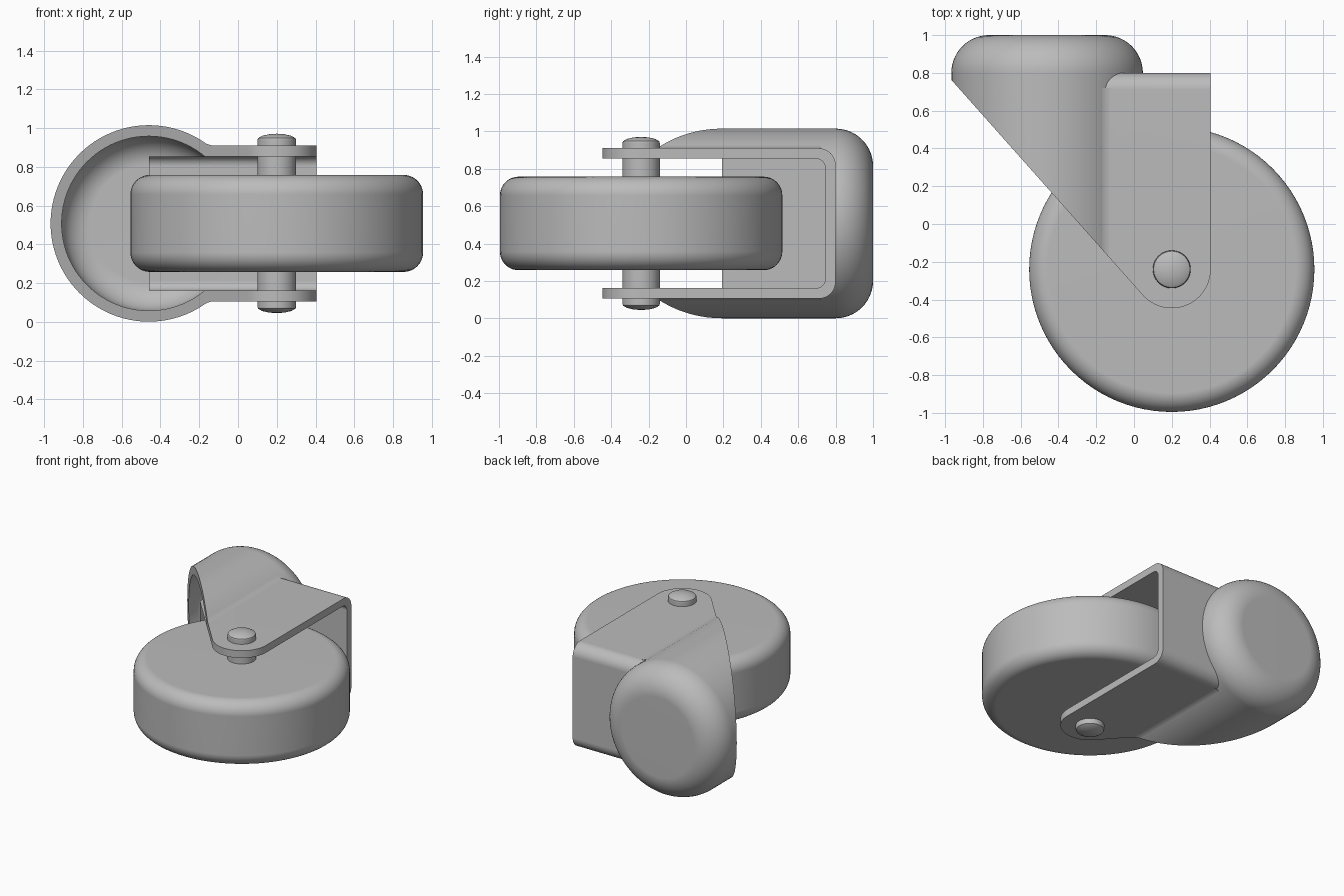
import bpy, bmesh
from math import sin, cos, pi, radians, sqrt, atan2
from mathutils import Matrix, Vector

cube = bpy.data.objects.get("Cube")
if cube:
    bpy.data.objects.remove(cube, do_unlink=True)

grey = bpy.data.materials.new("plain_grey")
grey.use_nodes = True
grey.diffuse_color = (0.5, 0.5, 0.5, 1)
for node in grey.node_tree.nodes:
    if node.type == 'BSDF_PRINCIPLED':
        node.inputs["Base Color"].default_value = grey.diffuse_color

MID_Z = 0.508               # mid height of everything
AXLE = (0.2, -0.24)         # wheel centre
CUP_X, CUP_R = -0.46, 0.507


def arc(cx, cy, r, a0, a1, n=10):
    angles = [radians(a0 + (a1 - a0) * i / n) for i in range(n + 1)]
    return [(cx + r * cos(a), cy + r * sin(a)) for a in angles]


def make_object(name, bm):
    bmesh.ops.recalc_face_normals(bm, faces=bm.faces[:])
    mesh = bpy.data.meshes.new(name)
    bm.to_mesh(mesh)
    bm.free()
    mesh.materials.append(grey)
    obj = bpy.data.objects.new(name, mesh)
    bpy.context.collection.objects.link(obj)
    return obj


def lathe(name, profile, matrix, steps=96):
    """Spin (radius, height) points around z, then place the result."""
    bm = bmesh.new()
    verts = [bm.verts.new((r, 0, h)) for r, h in profile]
    edges = [bm.edges.new(pair) for pair in zip(verts, verts[1:])]
    bmesh.ops.spin(bm, geom=verts + edges, cent=(0, 0, 0), axis=(0, 0, 1),
                   angle=2 * pi, steps=steps)
    bmesh.ops.remove_doubles(bm, verts=bm.verts[:], dist=1e-5)
    bm.transform(matrix)
    return make_object(name, bm)


def prism(name, points, direction):
    bm = bmesh.new()
    face = bm.faces.new([bm.verts.new(p) for p in points])
    new = bmesh.ops.extrude_face_region(bm, geom=[face])["geom"]
    moved = [g for g in new if isinstance(g, bmesh.types.BMVert)]
    bmesh.ops.translate(bm, verts=moved, vec=Vector(direction))
    return make_object(name, bm)


def combine(target, tool, operation):
    bpy.context.view_layer.objects.active = target
    mod = target.modifiers.new(operation, 'BOOLEAN')
    mod.operation, mod.solver, mod.object = operation, 'EXACT', tool
    bpy.ops.object.modifier_apply(modifier=mod.name)
    bpy.data.objects.remove(tool, do_unlink=True)


def finish(obj):
    bpy.ops.object.select_all(action='DESELECT')
    obj.select_set(True)
    bpy.context.view_layer.objects.active = obj
    bpy.ops.object.shade_smooth_by_angle(angle=radians(30))
    mod = obj.modifiers.new("even_normals", 'WEIGHTED_NORMAL')
    mod.keep_sharp = True


# Wheel: a disc with rounded rims
R, H, B = 0.755, 0.25, 0.1
wheel_profile = ([(0, -H)] + arc(R - B, B - H, B, -90, 0)
                 + arc(R - B, H - B, B, 0, 90) + [(0, H)])
finish(lathe("wheel", wheel_profile, Matrix.Translation((*AXLE, MID_Z))))

# Axle pin with low domed ends
half = [(0.1, 0.43), (0.096, 0.44), (0.075, 0.452), (0.04, 0.46), (0, 0.463)]
pin_profile = [(r, -h) for r, h in reversed(half)] + half
finish(lathe("axle_pin", pin_profile, Matrix.Translation((*AXLE, MID_Z)), 64))

# Swivel cup: solid shell with a rounded closed end facing the back
to_cup = Matrix.Translation((CUP_X, 0, MID_Z)) @ Matrix.Rotation(-pi / 2, 4, 'X')


def cup_profile(r, front, back, fillet):
    return ([(0, front), (r, front)]
            + arc(r - fillet, back - fillet, fillet, 0, 90, 14) + [(0, back)])


bracket = lathe("bracket", cup_profile(CUP_R, -0.7, 1.0, 0.2), to_cup)


# Fork: a channel running sideways with rounded back corners
def fork_block(name, half_height, front, back, fillet, x_end):
    c = half_height - fillet
    section = ([(front, -half_height)]
               + arc(back - fillet, -c, fillet, -90, 0)
               + arc(back - fillet, c, fillet, 0, 90)
               + [(front, half_height)])
    return prism(name, [(CUP_X, y, MID_Z + z) for y, z in section],
                 (x_end - CUP_X, 0, 0))


ARM = 0.402
combine(bracket, fork_block("fork_outer", ARM, -0.6, 0.8, 0.09, 0.6), 'UNION')

# Concave blends where the fork arms leave the cup
F = 0.1
dx = sqrt((CUP_R + F) ** 2 - (ARM + F) ** 2)
lean = 180 + atan2(ARM + F, dx) * 180 / pi
for side in (1, -1):
    section = arc(dx, ARM + F - 0.0005, F, 270, lean) + [(0.25, 0.37), (dx, 0.37)]
    blend = prism("blend", [(CUP_X + x, -0.65, MID_Z + side * z) for x, z in section],
                  (0, 1.37, 0))
    combine(bracket, blend, 'UNION')

# Hollow out the cup and the fork
combine(bracket, lathe("cup_hollow", cup_profile(0.45, -0.8, 0.945, 0.15), to_cup),
        'DIFFERENCE')
combine(bracket, fork_block("fork_hollow", 0.346, -0.9, 0.745, 0.05, 0.8),
        'DIFFERENCE')

# Trim to the plan outline: slanted front and round arm ends
tip = arc(*AXLE, 0.206, 221.8, 360, 24)
slant = (tip[0][0] - 1.333, tip[0][1] + 1.5)
outline = tip + [(tip[-1][0], slant[1]), slant]
combine(bracket, prism("plan_trim", [(x, y, -0.2) for x, y in outline], (0, 0, 1.4)),
        'INTERSECT')
finish(bracket)
